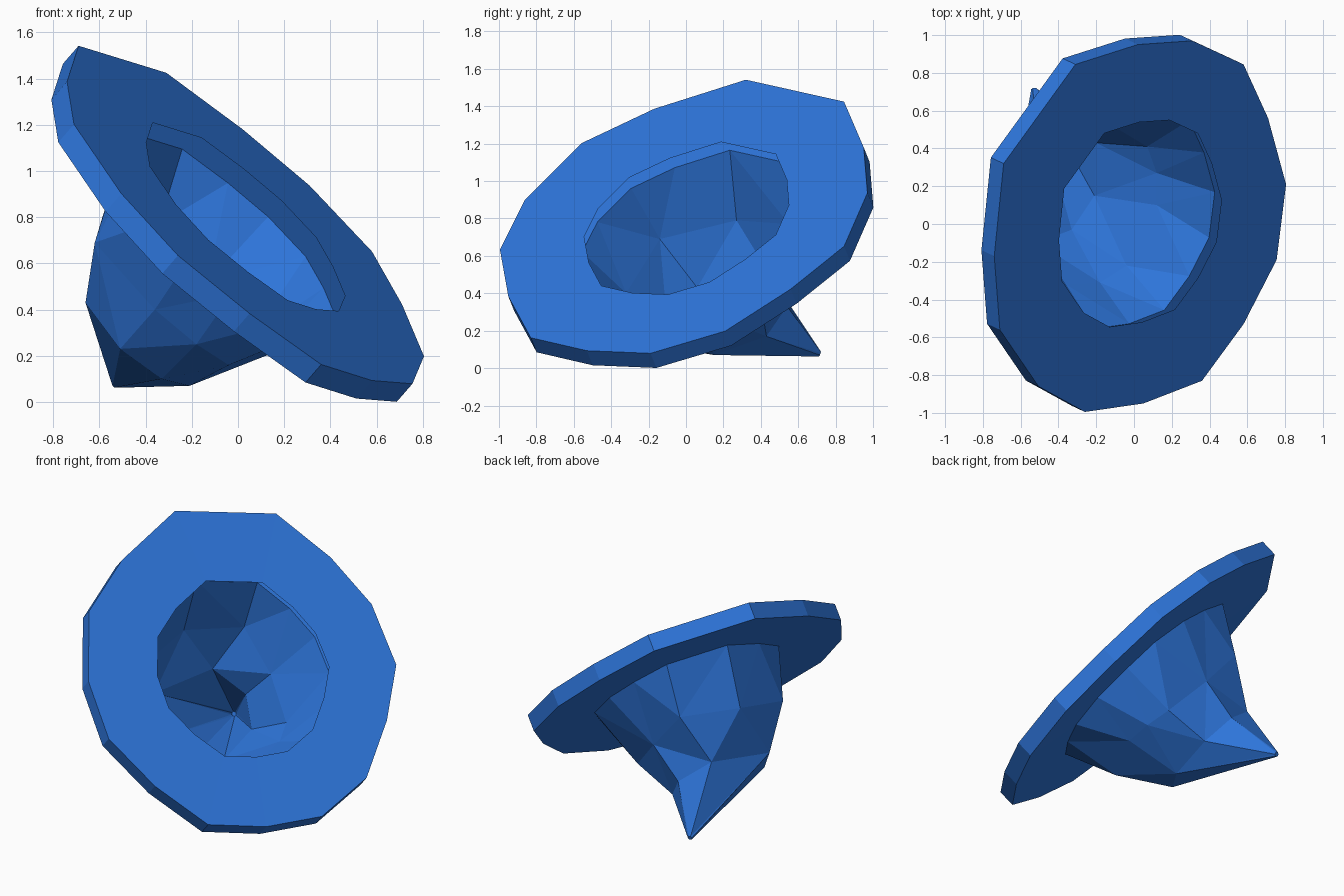
import bpy, bmesh, math
from mathutils import Vector

if "Cube" in bpy.data.objects:
    bpy.data.objects.remove(bpy.data.objects["Cube"])

blue = bpy.data.materials.new("hat blue")
blue.diffuse_color = (0.027, 0.178, 0.70, 1)
blue.use_nodes = True
blue.node_tree.nodes["Principled BSDF"].inputs["Base Color"].default_value = blue.diffuse_color

# Tilted brim plane: centre, slope and the axis pointing down the crown
C = Vector((0.063, -0.026, 0.747))
AXIS = Vector((-0.869, 0.406, -1)).normalized()
THICK = 0.108

# Uneven brim outline seen from above
outline = [(-.69, .32), (-.31, .845), (.02, .95), (.31, .97), (.58, .845),
           (.71, .56), (.805, .21), (.755, -.19), (.58, -.53), (.36, -.83),
           (.05, -.95), (-.26, -.995), (-.505, -.86), (-.71, -.56), (-.74, -.17)]
rim = [Vector((x, y, C.z - .869 * (x - C.x) + .406 * (y - C.y))) for x, y in outline]
hole_c = Vector((0.05, -0.005, 0.766))


def hole(scale, depth):
    return [hole_c + (p - C) * scale + AXIS * depth for p in rim]


def circle(center, radius, sides, axis):
    axis = axis.normalized()
    a = Vector((-.24, -.14, .15))
    a = (a - axis * a.dot(axis)).normalized()
    b = axis.cross(a)
    return [center + radius * (a * math.cos(t) + b * math.sin(t))
            for t in (2 * math.pi * i / sides for i in range(sides))]


def loft(name, rings, cap=False):
    bm = bmesh.new()
    loops = []
    for ring in rings:
        vs = [bm.verts.new(p) for p in ring]
        es = [bm.edges.new((vs[i - 1], vs[i])) for i in range(len(vs))]
        loops.append((vs, es))
    for (va, ea), (vb, eb) in zip(loops, loops[1:]):
        if len(va) == len(vb):
            for i in range(len(va)):
                bm.faces.new((va[i - 1], va[i], vb[i], vb[i - 1]))
        else:
            bmesh.ops.bridge_loops(bm, edges=ea + eb)
    if cap:
        bm.faces.new(loops[-1][0])
    bmesh.ops.recalc_face_normals(bm, faces=bm.faces[:])
    mesh = bpy.data.meshes.new(name)
    bm.to_mesh(mesh)
    bm.free()
    mesh.materials.append(blue)
    ob = bpy.data.objects.new(name, mesh)
    bpy.context.collection.objects.link(ob)
    return ob


# Hollow brim: top face, outer edge and underside, open towards the hole
loft("brim", [hole(.557, 0), rim, [p + AXIS * THICK for p in rim], hole(.60, THICK)])

# Dented crown: uneven middle and lower rings, then a bent point
middle = [(-.62, -.14, .69), (-.36, -.32, .40), (-.18, -.31, .25),
          (-.04, -.22, .16), (.12, .10, .20), (.12, .27, .235),
          (.07, .41, .295), (-.13, .53, .52), (-.34, .55, .77), (-.59, .27, .79)]
lower = [(-.66, .06, .43), (-.51, -.10, .23), (-.33, -.03, .10),
         (-.21, .15, .07), (-.20, .43, .17), (-.32, .54, .33), (-.51, .46, .48)]
loft("crown", [hole(.60, THICK), middle, lower,
               circle(Vector((-.53, .715, .075)), .015, 8, Vector((-.2, .9, -.35)))],
     cap=True)
